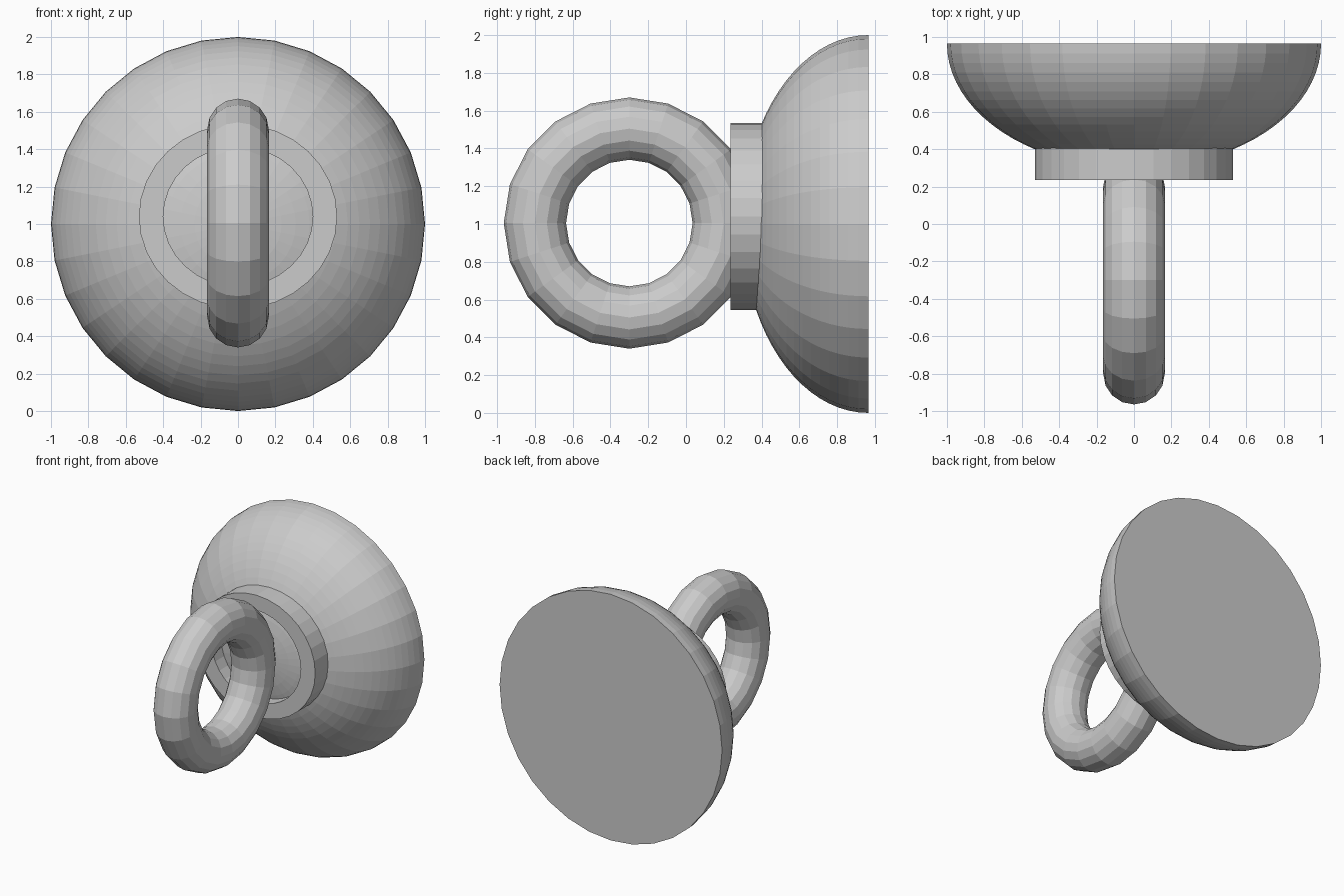
import bpy, math
from math import sin, cos, pi

if "Cube" in bpy.data.objects:
    bpy.data.objects.remove(bpy.data.objects["Cube"])


def lathe(name, profile, centre, sides, sx=1, sz=1, closed=False, cap=False):
    """Revolve (radius, y) points around the y axis; radius 0 becomes a pole."""
    verts, rows = [], []
    for r, y in profile:
        start = len(verts)
        n = 1 if r < 1e-6 else sides
        for i in range(n):
            a = 2 * pi * i / sides
            verts.append((r * sin(a) * sx, y, r * cos(a) * sz))
        rows.append([start + i % n for i in range(sides)])
    faces = []
    pairs = list(zip(rows, rows[1:])) + ([(rows[-1], rows[0])] if closed else [])
    for a, b in pairs:
        for i in range(sides):
            j = (i + 1) % sides
            f = list(dict.fromkeys((a[i], a[j], b[j], b[i])))
            faces.append(f)
    if cap:
        faces.append(rows[0][::-1])
    mesh = bpy.data.meshes.new(name)
    mesh.from_pydata(verts, [], faces)
    obj = bpy.data.objects.new(name, mesh)
    obj.location = centre
    bpy.context.collection.objects.link(obj)
    # consistent outward normals
    import bmesh
    bm = bmesh.new()
    bm.from_mesh(mesh)
    bmesh.ops.recalc_face_normals(bm, faces=bm.faces)
    bm.to_mesh(mesh)
    bm.free()
    return obj


# flattened half-sphere with a flat back
RINGS = 20
dome = [(cos(pi / 2 * i / RINGS), -0.667 * sin(pi / 2 * i / RINGS)) for i in range(RINGS + 1)]
lathe("dome", dome, (0, 0.965, 1.0), 32, cap=True)

# slightly squashed collar around the nose of the dome
collar = [(0.4, 0.235), (0.53, 0.235), (0.53, 0.43), (0.4, 0.43)]
lathe("collar", collar, (0, 0, 1.04), 32, sz=0.934, closed=True)

# upright pull ring
bpy.ops.mesh.primitive_torus_add(
    major_radius=0.5, minor_radius=0.165, major_segments=20, minor_segments=16,
    location=(0, -0.30, 1.005), rotation=(0, pi / 2, 0))
bpy.context.object.name = "pull_ring"
